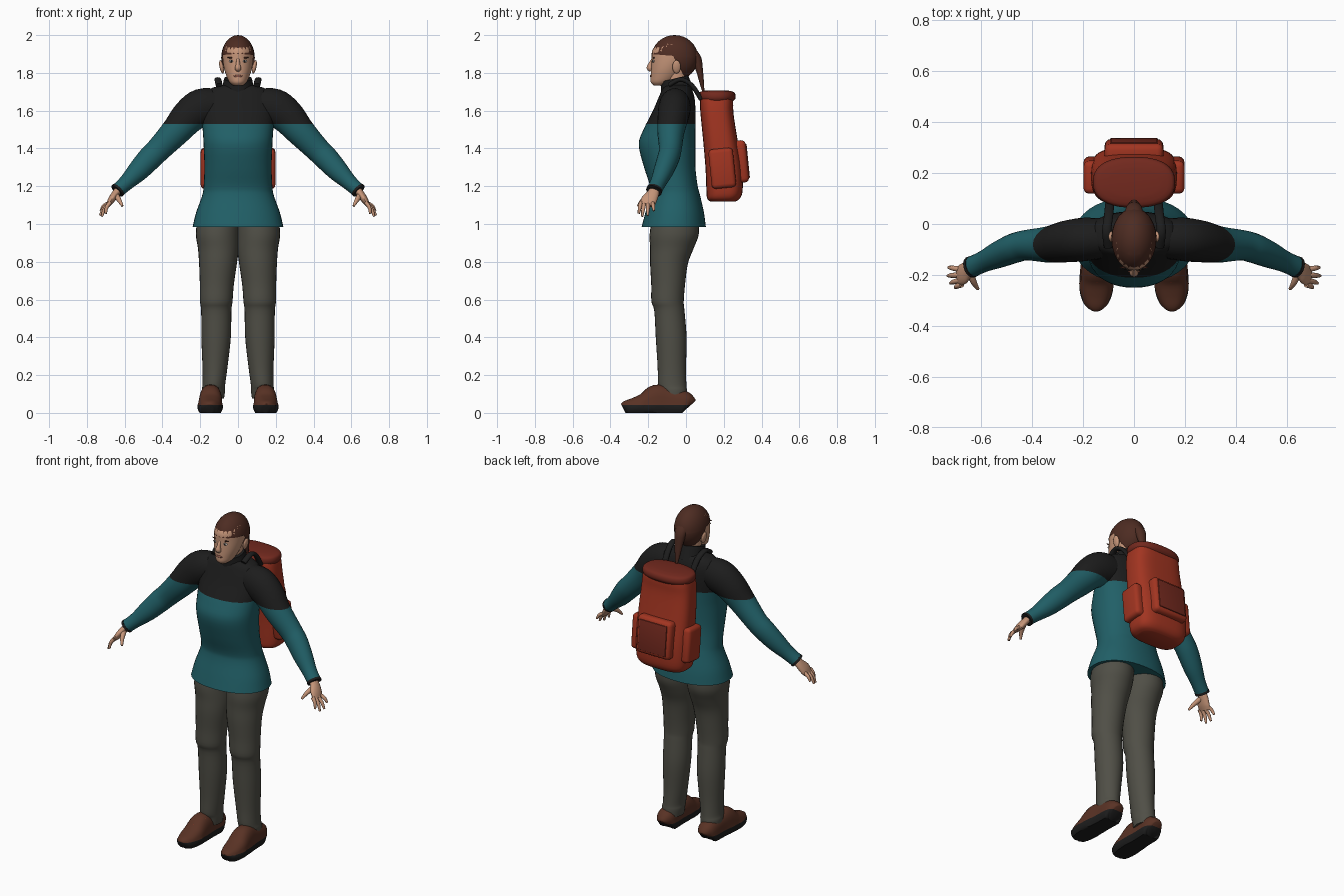
import bpy, bmesh, math
from mathutils import Vector, Matrix
from mathutils.bvhtree import BVHTree

cube = bpy.data.objects.get("Cube")
if cube:
    bpy.data.objects.remove(cube)


def material(name, rgb):
    m = bpy.data.materials.new(name)
    m.use_nodes = True
    m.diffuse_color = (*rgb, 1)
    m.node_tree.nodes["Principled BSDF"].inputs["Base Color"].default_value = (*rgb, 1)
    return m


TEAL = material("teal cloth", (.015, .115, .135))
BLACK = material("black cloth", (.012, .012, .012))
GREY = material("grey trousers", (.08, .078, .062))
RED = material("red canvas", (.36, .035, .015))
DARK_RED = material("dark red canvas", (.17, .022, .013))
BROWN = material("brown leather", (.1, .032, .018))
HAIR = material("brown hair", (.075, .025, .016))
SKIN = material("skin", (.56, .3, .19))
WHITE = material("eye white", (.6, .55, .5))
LIP = material("lips", (.35, .13, .09))


def smooth_path(pts, n):
    """Catmull-Rom interpolation of tuples of any length."""
    pts = [Vector(p) for p in pts]
    out = []
    for i in range(len(pts) - 1):
        b, c = pts[i], pts[i + 1]
        a, d = pts[max(i - 1, 0)], pts[min(i + 2, len(pts) - 1)]
        for k in range(n):
            t = k / n
            out.append(b + ((c - a) * t + (a * 2 - b * 5 + c * 4 - d) * t * t
                            + (b * 3 - a - c * 3 + d) * t ** 3) * .5)
    return out + [pts[-1]]


def skin_rings(rings):
    bm = bmesh.new()
    rows = [[bm.verts.new(p) for p in r] for r in rings]
    for a, b in zip(rows, rows[1:]):
        for i in range(len(a)):
            j = (i + 1) % len(a)
            bm.faces.new((a[i], a[j], b[j], b[i]))
    bm.faces.new(rows[0])
    bm.faces.new(rows[-1])
    return bm


def oval(c, u, v, a, b, power=2, sides=24):
    pts = []
    for i in range(sides):
        t = math.tau * i / sides
        co, si = math.cos(t), math.sin(t)
        pts.append(c + u * (a * math.copysign(abs(co) ** (2 / power), co))
                   + v * (b * math.copysign(abs(si) ** (2 / power), si)))
    return pts


def stack(rings, power=2, n=4, sides=28):
    """Level rings: centre x, front y, back y, height, half width."""
    X, Y = Vector((1, 0, 0)), Vector((0, 1, 0))
    return skin_rings([oval(Vector((x, (f + b) / 2, z)), X, Y, w, (b - f) / 2, power, sides)
                       for x, f, b, z, w in smooth_path(rings, n)])


def tube(pts, ref=(0, 1, 0), n=4, sides=16, power=2):
    """Tube along x, y, z with half width along ref and half thickness."""
    path = smooth_path(pts, n)
    pos = [Vector(p[:3]) for p in path]
    rings = []
    for i, p in enumerate(path):
        t = (pos[min(i + 1, len(pos) - 1)] - pos[max(i - 1, 0)]).normalized()
        u = Vector(ref)
        u = (u - t * u.dot(t)).normalized()
        rings.append(oval(pos[i], u, t.cross(u), p[3], p[4], power, sides))
    return skin_rings(rings)


def ball(c, r, rot=0):
    bm = bmesh.new()
    bmesh.ops.create_uvsphere(bm, u_segments=24, v_segments=16, radius=1)
    bm.transform(Matrix.Translation(c) @ Matrix.Rotation(rot, 4, 'Y') @ Matrix.Diagonal((*r, 1)))
    return bm


def box(c, size, bevel, tilt=0):
    bm = bmesh.new()
    bmesh.ops.create_cube(bm, size=1, matrix=Matrix.Diagonal((*size, 1)))
    bmesh.ops.bevel(bm, geom=bm.edges[:], offset=bevel, segments=3, profile=.5, affect='EDGES')
    bm.transform(Matrix.Translation(c) @ Matrix.Rotation(tilt, 4, 'X'))
    return bm


def cut(bm, co, no):
    bmesh.ops.bisect_plane(bm, geom=bm.verts[:] + bm.edges[:] + bm.faces[:],
                           plane_co=co, plane_no=no)


def add(name, bm, mats, mirror=False, rule=None, angle=50):
    bmesh.ops.recalc_face_normals(bm, faces=bm.faces[:])
    if rule:
        for f in bm.faces:
            f.material_index = int(rule(f.calc_center_median()))
    me = bpy.data.meshes.new(name)
    bm.to_mesh(me)
    bm.free()
    for m in mats:
        me.materials.append(m)
    ob = bpy.data.objects.new(name, me)
    bpy.context.collection.objects.link(ob)
    bpy.ops.object.select_all(action='DESELECT')
    ob.select_set(True)
    bpy.context.view_layer.objects.active = ob
    bpy.ops.object.shade_smooth_by_angle(angle=math.radians(angle))
    if mirror:
        ob.modifiers.new("mirror", 'MIRROR')
    return ob


# Jacket body with a black yoke
yoke = 1.53
jacket = stack([(0, -.235, .105, .985, .24), (0, -.215, .095, 1.06, .222), (0, -.19, .075, 1.15, .19),
                (0, -.19, .062, 1.2, .182), (0, -.222, .05, 1.3, .178), (0, -.25, .05, 1.42, .182),
                (0, -.225, .05, 1.5, .187), (0, -.175, .05, 1.6, .195), (0, -.145, .045, 1.67, .185),
                (0, -.125, .03, 1.715, .15), (0, -.11, .015, 1.735, .08)], power=2.2, sides=40)
body = BVHTree.FromBMesh(jacket)
cut(jacket, (0, 0, yoke), (0, 0, 1))
add("jacket_body", jacket, [TEAL, BLACK], rule=lambda c: c.z > yoke)
add("collar", tube([(0, -.045, 1.69, .09, .088), (0, -.055, 1.74, .08, .08),
                    (0, -.062, 1.77, .074, .076)], ref=(1, 0, 0)), [BLACK])

# Sleeves and cuffs
sleeve = tube([(.1, -.055, 1.63, .075, .085), (.19, -.06, 1.617, .085, .1), (.26, -.068, 1.57, .082, .092),
               (.33, -.08, 1.49, .072, .078), (.42, -.083, 1.395, .06, .066), (.47, -.095, 1.345, .058, .064),
               (.53, -.12, 1.28, .052, .056), (.59, -.147, 1.22, .042, .042),
               (.637, -.168, 1.178, .041, .038)], sides=24)
cut(sleeve, (0, 0, yoke), (0, 0, 1))
add("sleeves", sleeve, [TEAL, BLACK], True, lambda c: c.z > yoke)
add("cuffs", tube([(.632, -.166, 1.183, .043, .04), (.641, -.17, 1.174, .043, .04)], n=1), [BLACK], True)

# Hands
add("palms", tube([(.625, -.163, 1.19, .025, .02), (.652, -.178, 1.155, .034, .02),
                   (.672, -.197, 1.125, .042, .018), (.688, -.207, 1.1, .036, .011)]), [SKIN], True)
for finger, y0, tip in (("index", -.238, (.7, -.25, 1.055)), ("middle", -.22, (.72, -.232, 1.04)),
                        ("ring", -.2, (.73, -.203, 1.045)), ("little", -.178, (.727, -.17, 1.07))):
    a, b = Vector((.676, y0, 1.115)), Vector(tip)
    m = a.lerp(b, .55) + Vector((.006, 0, .006))
    add(finger + "_fingers", tube([(*a, .011, .011), (*m, .01, .01), (*b, .006, .006)], sides=10), [SKIN], True)
add("thumbs", tube([(.645, -.19, 1.15, .016, .016), (.628, -.23, 1.125, .012, .012),
                    (.612, -.255, 1.095, .006, .006)], ref=(1, 0, 0), sides=10), [SKIN], True)

# Trousers
add("trouser_legs", stack([(.1, -.175, .06, 1.06, .11), (.108, -.192, .068, .95, .115), (.104, -.19, .04, .87, .108),
                           (.106, -.19, .01, .79, .1), (.112, -.184, -.005, .68, .09),
                           (.115, -.183, -.012, .59, .086), (.115, -.168, -.008, .54, .08),
                           (.116, -.16, .003, .4, .078), (.122, -.15, 0, .24, .066), (.128, -.148, .002, .15, .06),
                           (.13, -.138, .005, .12, .062), (.132, -.135, .006, .075, .058)]), [GREY], True)

# Shoes with black soles
shoe = tube([(.14 - y * .03, y, h * .4, w, h * .6) for y, w, h in (
    (-.33, .02, .05), (-.315, .042, .065), (-.275, .058, .08), (-.22, .063, .105), (-.16, .06, .148),
    (-.1, .056, .14), (-.02, .056, .12), (.005, .048, .1), (.014, .03, .08))], ref=(1, 0, 0), sides=28, power=2.4)
for v in shoe.verts:
    if v.co.z < .04:
        v.co.x = .142 + (v.co.x - .142) * 1.08
    v.co.z = max(v.co.z, 0)
sole = .042
cut(shoe, (0, 0, sole), (0, 0, 1))
add("shoes", shoe, [BROWN, BLACK], True, lambda c: c.z < sole)
for i in range(3):
    y, z = -.225 + i * .025, .108 + i * .016
    add("shoe_lace_%d" % i, tube([(.105, y + .012, z - .012, .005, .004), (.145, y, z, .005, .004),
                                  (.183, y + .012, z - .012, .005, .004)], sides=8), [RED], True)

# Head and neck
head = stack([(0, -.17, -.11, 1.733, .025), (0, -.186, -.07, 1.75, .045), (0, -.187, -.035, 1.78, .06),
              (0, -.185, -.005, 1.82, .073), (0, -.182, .03, 1.87, .081), (0, -.178, .04, 1.92, .08),
              (0, -.145, .02, 1.96, .065), (0, -.11, -.02, 1.98, .03)], sides=32)
face = BVHTree.FromBMesh(head)
add("head", head, [SKIN])
add("neck", tube([(0, -.045, 1.66, .06, .06), (0, -.055, 1.84, .058, .06)], ref=(1, 0, 0), n=1), [SKIN])
add("nose", tube([(0, -.176, 1.875, .008, .006), (0, -.188, 1.845, .011, .012), (0, -.192, 1.825, .017, .016),
                  (0, -.184, 1.812, .012, .008)], ref=(1, 0, 0)), [SKIN])
add("ears", ball((.087, -.05, 1.832), (.011, .022, .036), .2), [SKIN], True)


def on_face(x, z):
    return face.ray_cast(Vector((x, -1, z)), Vector((0, 1, 0)))[0]


add("eyes", ball(on_face(.034, 1.862), (.015, .005, .007)), [WHITE], True)
add("irises", ball(on_face(.034, 1.862) + Vector((0, -.003, 0)), (.006, .004, .006)), [BLACK], True)
add("eyebrows", ball(on_face(.036, 1.88), (.021, .004, .004), -.08), [HAIR], True)
add("mouth", ball(on_face(0, 1.783), (.024, .005, .006)), [LIP])

# Hair cap trimmed to a hairline, and ponytail
cap = ball((0, -.06, 1.88), (.089, .124, .12))
front_line, back_line = Vector((0, -.19, 1.9)), Vector((0, -.035, 1.83))
front_no, back_no = Vector((0, .08, 1)), Vector((0, 1, .55))
for co, no in ((front_line, front_no), (back_line, back_no)):
    cut(cap, co, no)
bare = [f for f in cap.faces if f.calc_center_median().z < 1.775 or (
    (f.calc_center_median() - front_line).dot(front_no) < 0
    and (f.calc_center_median() - back_line).dot(back_no) < 0)]
bmesh.ops.delete(cap, geom=bare, context='FACES')
add("hair_cap", cap, [HAIR])
add("ponytail", tube([(0, .025, 1.91, .04, .03), (0, .055, 1.87, .034, .028), (0, .072, 1.81, .025, .018),
                      (0, .083, 1.75, .016, .012), (0, .094, 1.69, .005, .004)], ref=(1, 0, 0)), [HAIR])


# Pack straps and belt laid on the jacket surface
def strap(name, pts, half, thick):
    path = smooth_path(pts, 5)
    hits = [body.find_nearest(p)[:2] for p in path]
    rings = []
    for i, (p, no) in enumerate(hits):
        t = path[min(i + 1, len(path) - 1)] - path[max(i - 1, 0)]
        no = sum((h[1] for h in hits[max(i - 2, 0):i + 3]), Vector()).normalized()
        rings.append(oval(p + no * thick * .4, t.cross(no).normalized(), no, half, thick, 4, 16))
    add(name, skin_rings(rings), [BLACK], True)


strap("shoulder_straps", [(.09, .07, 1.5), (.092, .065, 1.62), (.1, .03, 1.73), (.1, -.06, 1.76), (.09, -.15, 1.69),
                          (.085, -.2, 1.6), (.083, -.28, 1.45), (.083, -.26, 1.33), (.092, -.22, 1.24),
                          (.125, -.18, 1.185), (.17, -.12, 1.175), (.2, -.04, 1.175), (.16, .06, 1.175),
                          (.08, .09, 1.175)], .026, .016)
add("strap_loops", tube([(.1, -.09, 1.735, .018, .012), (.107, -.03, 1.765, .018, .012),
                         (.1, .03, 1.735, .018, .012), (.095, .08, 1.66, .018, .012)], ref=(1, 0, 0)), [BLACK], True)

# Backpack
add("pack_body", stack([(0, .13, .26, 1.118, .12), (0, .112, .285, 1.135, .152), (0, .108, .3, 1.18, .166),
                        (0, .103, .297, 1.3, .168), (0, .09, .272, 1.45, .168), (0, .077, .252, 1.58, .162),
                        (0, .074, .25, 1.64, .156), (0, .078, .247, 1.67, .15)], power=3.2, sides=40), [RED])
add("pack_lid", stack([(0, .075, .25, 1.65, .15), (0, .065, .262, 1.665, .16), (0, .065, .262, 1.685, .16),
                       (0, .075, .25, 1.7, .148), (0, .11, .215, 1.708, .1)], power=2.4, n=3, sides=40), [DARK_RED])
add("back_pocket", box((0, .285, 1.33), (.23, .08, .225), .024, .1), [RED])
add("back_pocket_panel", box((0, .3255, 1.334), (.185, .008, .18), .003, .1), [DARK_RED])
add("side_pockets", box((.165, .192, 1.295), (.066, .13, .21), .022, .1), [RED], True)
